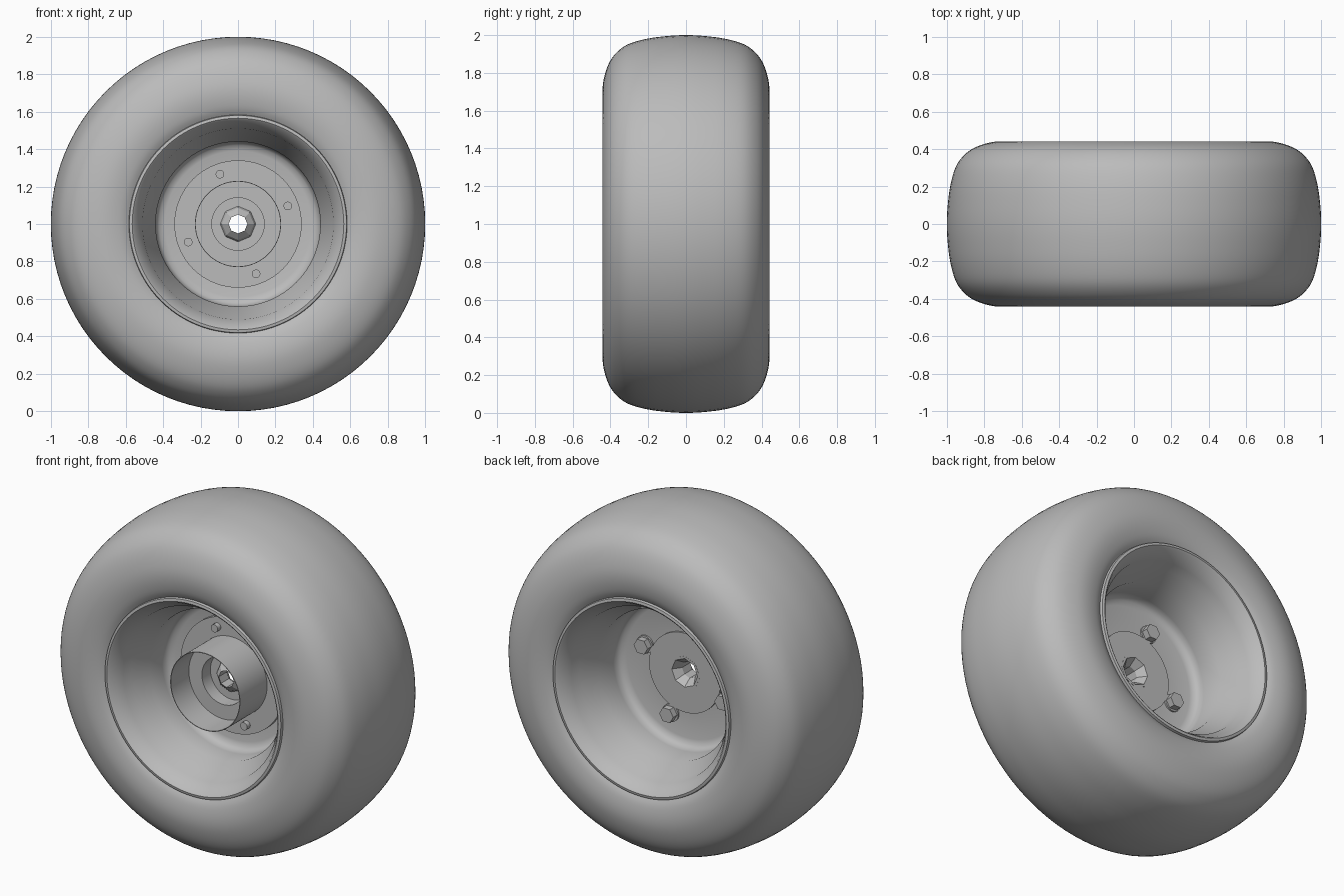
import bpy
import bmesh
from math import cos, sin, pi, radians
from mathutils import Matrix

if "Cube" in bpy.data.objects:
    bpy.data.objects.remove(bpy.data.objects["Cube"], do_unlink=True)

grey = bpy.data.materials.new("plain_grey")
grey.use_nodes = True
grey.diffuse_color = (0.5, 0.5, 0.5, 1)
grey.node_tree.nodes["Principled BSDF"].inputs["Base Color"].default_value = grey.diffuse_color


def lathe(name, profile, sides=96, centre=(0, 1), closed=True, angle=35):
    """Turn a (radius, y) profile around an axis along y."""
    bm = bmesh.new()
    rings = []
    for r, y in profile:
        rings.append([bm.verts.new((r * cos(2 * pi * i / sides), y, r * sin(2 * pi * i / sides)))
                      for i in range(sides)])
    pairs = list(zip(rings, rings[1:]))
    if closed:
        pairs.append((rings[-1], rings[0]))
    for a, b in pairs:
        for i in range(sides):
            j = (i + 1) % sides
            bm.faces.new((a[i], a[j], b[j], b[i]))
    bmesh.ops.remove_doubles(bm, verts=bm.verts, dist=1e-5)
    bmesh.ops.recalc_face_normals(bm, faces=bm.faces)
    bmesh.ops.transform(bm, matrix=Matrix.Translation((centre[0], 0, centre[1])), verts=bm.verts)
    mesh = bpy.data.meshes.new(name)
    bm.to_mesh(mesh)
    bm.free()
    mesh.materials.append(grey)
    ob = bpy.data.objects.new(name, mesh)
    bpy.context.collection.objects.link(ob)
    bpy.ops.object.select_all(action='DESELECT')
    ob.select_set(True)
    bpy.context.view_layer.objects.active = ob
    bpy.ops.object.shade_smooth_by_angle(angle=radians(angle))
    return ob


def disc(name, radius, y0, y1, **kw):
    return lathe(name, [(0, y0), (radius, y0), (radius, y1), (0, y1)], closed=False, **kw)


def smooth_path(pts, steps=4):
    """Catmull-Rom curve through the points."""
    out = []
    for i in range(len(pts) - 1):
        p = [pts[max(0, min(len(pts) - 1, i + k))] for k in (-1, 0, 1, 2)]
        for s in range(steps):
            t = s / steps
            out.append(tuple(0.5 * (2 * b + (c - a) * t + (2 * a - 5 * b + 4 * c - d) * t * t
                                    + (3 * b - a - 3 * c + d) * t ** 3)
                             for a, b, c, d in zip(*p)))
    return out + [pts[-1]]


def mirrored(pts):
    return [(r, -y) for r, y in reversed(pts)]


# Tyre: rounded balloon section, bead to bead
half = [(0.575, -0.405), (0.62, -0.428), (0.69, -0.441), (0.76, -0.437), (0.84, -0.413),
        (0.9, -0.375), (0.95, -0.31), (0.98, -0.21), (0.995, -0.1)]
tyre = smooth_path(half + [(1, 0)] + mirrored(half))
lathe("tyre", tyre + [(0.53, 0.36), (0.53, -0.36)])

# Rim: stepped barrel with a flat centre plate
barrel = [(0.44, -0.2), (0.5, -0.29), (0.51, -0.35), (0.555, -0.42), (0.565, -0.428),
          (0.58, -0.425), (0.585, -0.4), (0.53, -0.345), (0.52, -0.29), (0.46, -0.19)]
front_plate = [(0.2, -0.03), (0.39, -0.03), (0.42, -0.04), (0.436, -0.06), (0.44, -0.09)]
back_plate = [(0.44, 0.06), (0.436, 0.03), (0.42, 0.01), (0.39, 0), (0.2, 0)]
lathe("rim", front_plate + barrel + mirrored(barrel) + back_plate)

# Hub: mounting flange, thin front sleeve, stepped inside, flat cap at the back
lathe("hub", [(0.34, -0.03), (0.34, -0.055), (0.23, -0.055), (0.23, -0.31), (0.226, -0.31),
              (0.226, -0.14), (0.14, -0.14), (0.14, -0.06), (0.085, -0.06),
              (0.085, 0.012), (0.235, 0.012), (0.235, -0.03)])

# Axle bush: eight-sided, countersunk at the back and raised at the front
lathe("axle_bush", [(0.1, 0.0), (0.1, 0.013), (0.085, 0.013), (0.05, -0.035), (0.05, -0.11),
                    (0.085, -0.08), (0.1, -0.05)], sides=8, angle=20)

# Four bolts with washers and hexagonal heads at the back
for k in range(4):
    a = radians(20 + 90 * k)
    spot = (0.283 * cos(a), 1 + 0.283 * sin(a))
    disc(f"bolt_shaft_{k + 1}", 0.023, -0.085, 0.01, sides=16, centre=spot)
    disc(f"bolt_washer_{k + 1}", 0.052, -0.005, 0.01, sides=24, centre=spot)
    disc(f"bolt_head_{k + 1}", 0.046, 0.01, 0.048, sides=6, centre=spot)
